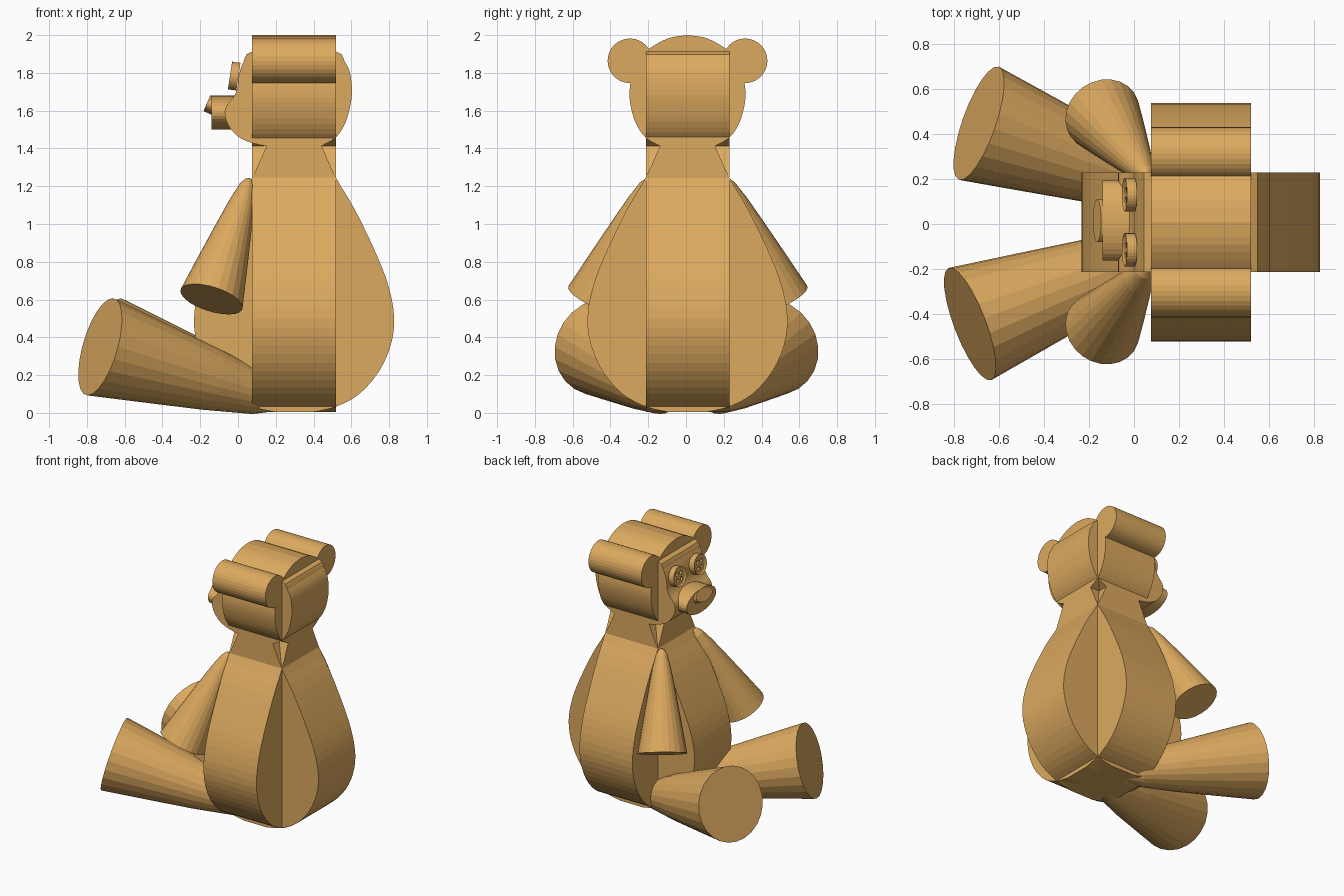
import bpy
import bmesh
from math import cos, sin, tau
from mathutils import Vector, Matrix

cube = bpy.data.objects.get("Cube")
if cube:
    bpy.data.objects.remove(cube, do_unlink=True)

honey = bpy.data.materials.new("honey_brown")
honey.use_nodes = True
COLOUR = (0.72, 0.40, 0.115, 1)
honey.diffuse_color = COLOUR
honey.node_tree.nodes["Principled BSDF"].inputs["Base Color"].default_value = COLOUR

CX, CY = 0.297, 0.008            # centre line of the torso
X_RANGE, Y_RANGE = (0.075, 0.52), (-0.213, 0.23)


def finish(name, bm):
    bmesh.ops.recalc_face_normals(bm, faces=bm.faces)
    mesh = bpy.data.meshes.new(name)
    bm.to_mesh(mesh)
    bm.free()
    mesh.materials.append(honey)
    obj = bpy.data.objects.new(name, mesh)
    bpy.context.collection.objects.link(obj)
    return obj


def smooth(points, steps=3):
    """Open Catmull-Rom curve through the points."""
    pts = [Vector(p) for p in points]
    pts = [2 * pts[0] - pts[1]] + pts + [2 * pts[-1] - pts[-2]]
    out = []
    for a, b, c, d in zip(pts, pts[1:], pts[2:], pts[3:]):
        for i in range(steps):
            t = i / steps
            out.append(0.5 * (2 * b + (c - a) * t + (2 * a - 5 * b + 4 * c - d) * t ** 2
                              + (3 * b - a - 3 * c + d) * t ** 3))
    return out + [pts[-2]]


def slab(name, outline, axis):
    """Extrude an outline (horizontal, z) along x or y."""
    bm = bmesh.new()
    lo, hi = X_RANGE if axis == "x" else Y_RANGE

    def place(p, depth):
        return (depth, p[0], p[1]) if axis == "x" else (p[0], depth, p[1])

    face = bm.faces.new([bm.verts.new(place(p, lo)) for p in outline])
    new = bmesh.ops.extrude_face_region(bm, geom=[face])["geom"]
    move = Vector((hi - lo, 0, 0)) if axis == "x" else Vector((0, hi - lo, 0))
    bmesh.ops.translate(bm, vec=move, verts=[v for v in new if isinstance(v, bmesh.types.BMVert)])
    # keep the new cap and the first one: the slab is closed
    if not any(all(v in f.verts for v in face.verts) for f in bm.faces if f.is_valid):
        bm.faces.new(face.verts)
    return finish(name, bm)


def symmetric(half, centre):
    return [(centre + w, z) for w, z in half] + [(centre - w, z) for w, z in reversed(half) if w > 0]


def lathe(name, start, end, profile, sides=24):
    """Round limb from start to end; profile lists (fraction, radius)."""
    start, end = Vector(start), Vector(end)
    turn = (end - start).to_track_quat("Z", "Y")
    length = (end - start).length
    bm = bmesh.new()
    tip = bm.verts.new(start)
    rings = []
    for t, r in profile:
        rings.append([bm.verts.new(start + turn @ Vector((r * cos(tau * i / sides), r * sin(tau * i / sides), t * length)))
                      for i in range(sides)])
    for i in range(sides):
        j = (i + 1) % sides
        bm.faces.new((tip, rings[0][i], rings[0][j]))
        for a, b in zip(rings, rings[1:]):
            bm.faces.new((a[i], b[i], b[j], a[j]))
    bm.faces.new(rings[-1])
    return finish(name, bm)


def disc_matrix(centre, normal, width, height, depth):
    """Frame with z along the normal, local x along world y, local y upward."""
    n = Vector(normal).normalized()
    side = Vector((0, 1, 0))
    up = n.cross(side)
    rot = Matrix((side, up, n)).transposed().to_4x4()
    return Matrix.Translation(centre) @ rot @ Matrix.Diagonal((width, height, depth, 1))


def disc(bm, matrix, sides=32):
    bmesh.ops.create_cone(bm, cap_ends=True, segments=sides, radius1=1, radius2=1, depth=1, matrix=matrix)


# Torso and head: two crossed slabs
body_half = smooth([(0.145, 1.415), (0.222, 1.245), (0.325, 1.07), (0.44, 0.83), (0.503, 0.66), (0.53, 0.5),
                    (0.512, 0.36), (0.45, 0.22), (0.345, 0.1), (0.222, 0.033), (0.1, 0.004)])
slab("body_profile_slab", symmetric(body_half, CX), "y")
slab("body_front_slab", symmetric(body_half, CY), "x")

head_half = smooth([(0.145, 1.412), (0.22, 1.455), (0.272, 1.53), (0.3, 1.62), (0.307, 1.7), (0.292, 1.79),
                    (0.255, 1.87), (0.2, 1.93), (0.1, 1.984), (0, 2.0)])
slab("head_front_slab", symmetric(head_half, CY), "x")
head_side = smooth([(0.15, 1.412), (0.07, 1.43), (0.0, 1.463), (-0.05, 1.52), (-0.07, 1.58), (-0.062, 1.625),
                    (-0.025, 1.67), (-0.003, 1.72), (0.005, 1.79), (0.03, 1.86), (0.073, 1.912), (0.297, 1.925),
                    (0.52, 1.912), (0.565, 1.86), (0.593, 1.8), (0.603, 1.71), (0.595, 1.63), (0.57, 1.54),
                    (0.52, 1.46), (0.44, 1.412)])
slab("head_profile_slab", head_side, "y")

# Ears
for side, label in ((-1, "right"), (1, "left")):
    ear = [(CY + side * 0.305 + 0.118 * cos(tau * i / 32), 1.864 + 0.118 * sin(tau * i / 32)) for i in range(32)]
    slab(label + "_ear", ear, "x")

# Arms and legs
arm = [(0.015, 0.02), (0.06, 0.04), (0.2, 0.066), (0.4, 0.094), (0.7, 0.134), (1, 0.172)]
leg = [(0.02, 0.05), (0.06, 0.08), (0.14, 0.115), (0.4, 0.168), (0.7, 0.218), (1, 0.267)]
lathe("right_arm", (0.062, -0.19, 1.243), (-0.14, -0.465, 0.602), arm)
lathe("left_arm", (0.062, 0.205, 1.243), (-0.14, 0.485, 0.602), arm)
lathe("right_leg", (0.24, -0.075, 0.065), (-0.73, -0.445, 0.35), leg)
lathe("left_leg", (0.24, 0.12, 0.065), (-0.69, 0.448, 0.35), leg)

# Snout and nose
bm = bmesh.new()
disc(bm, disc_matrix((-0.06, 0.015, 1.59), (-1, 0, 0), 0.178, 0.09, 0.16))
finish("snout", bm)
bm = bmesh.new()
disc(bm, disc_matrix((-0.137, 0.015, 1.628), (-0.92, 0, 0.4), 0.095, 0.046, 0.06))
finish("nose", bm)

# Button eyes with a sunken centre and four thread holes
for y, label in ((-0.115, "right"), (0.13, "left")):
    base = disc_matrix((-0.02, y, 1.783), (-0.985, 0, 0.15), 1, 1, 1)
    bm = bmesh.new()
    disc(bm, base @ Matrix.Diagonal((0.074, 0.074, 0.045, 1)))
    normal = base.to_3x3().col[2]
    bm.normal_update()
    front = max((f for f in bm.faces if len(f.verts) > 4), key=lambda f: f.normal.dot(normal))
    bmesh.ops.inset_region(bm, faces=[front], thickness=0.014)
    bmesh.ops.translate(bm, vec=normal * -0.008, verts=front.verts)
    button = finish(label + "_button_eye", bm)
    bm = bmesh.new()
    for sx in (-1, 1):
        for sy in (-1, 1):
            disc(bm, base @ Matrix.Translation((sx * 0.022, sy * 0.022, 0))
                 @ Matrix.Diagonal((0.013, 0.013, 0.1, 1)), 12)
    cutter = finish(label + "_hole_cutter", bm)
    cutter.hide_render = True
    cutter.hide_viewport = True
    holes = button.modifiers.new("holes", "BOOLEAN")
    holes.operation = "DIFFERENCE"
    holes.object = cutter
